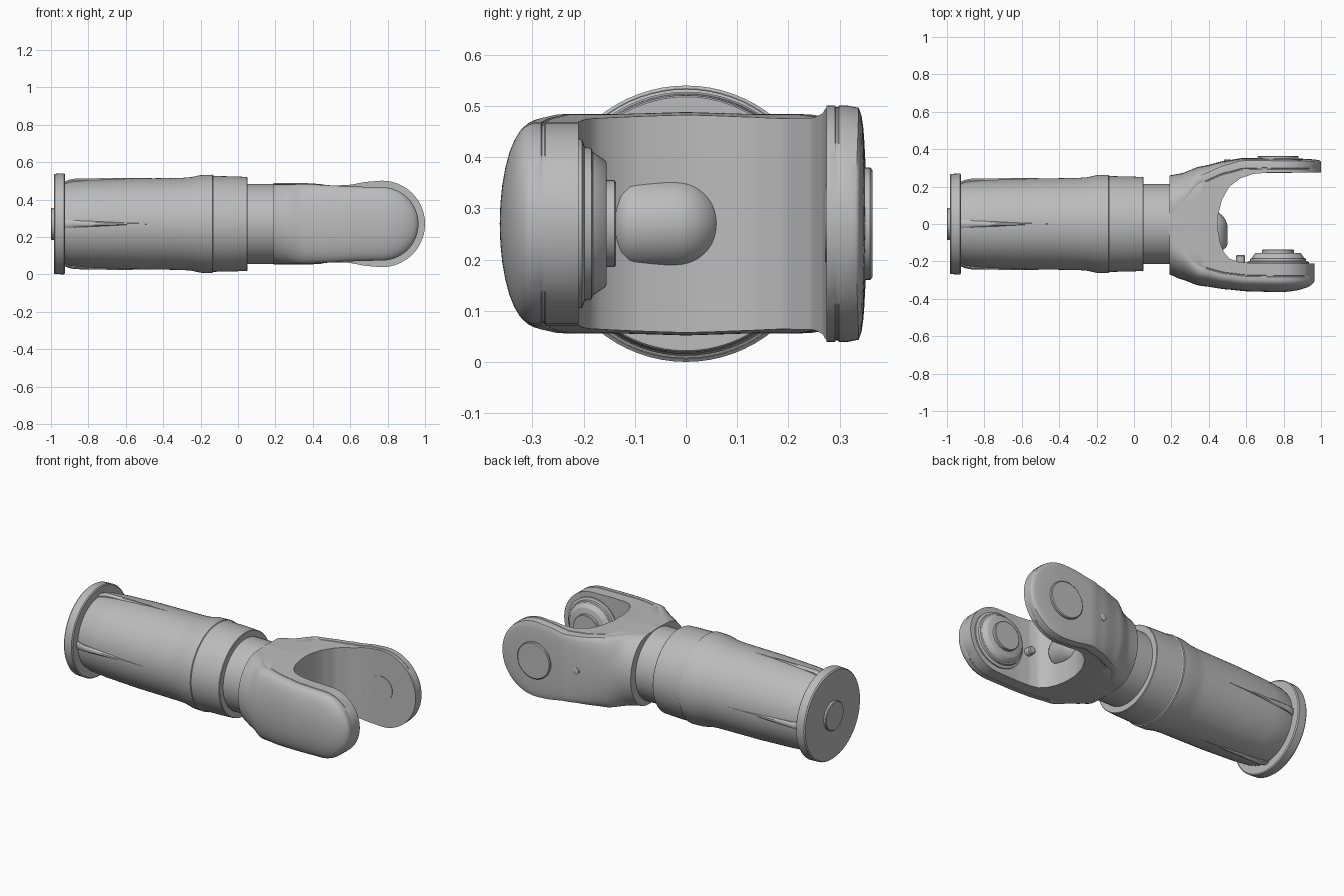
import bpy, bmesh
from math import sin, cos, pi, radians
from mathutils import Matrix, Vector

cube = bpy.data.objects.get("Cube")
if cube:
    bpy.data.objects.remove(cube, do_unlink=True)

grey = bpy.data.materials.new("machined grey")
grey.use_nodes = True
tone = (0.5, 0.5, 0.5, 1)
grey.diffuse_color = tone
grey.node_tree.nodes["Principled BSDF"].inputs["Base Color"].default_value = tone

MID = 0.27      # height of the main axis
PIVOT = 0.77    # x of the pivot axis


def shade(obj, angle):
    bpy.ops.object.select_all(action='DESELECT')
    bpy.context.view_layer.objects.active = obj
    obj.select_set(True)
    bpy.ops.object.shade_smooth_by_angle(angle=radians(angle))


def finish(name, bm, smooth=30):
    bmesh.ops.recalc_face_normals(bm, faces=bm.faces)
    mesh = bpy.data.meshes.new(name)
    bm.to_mesh(mesh)
    bm.free()
    obj = bpy.data.objects.new(name, mesh)
    bpy.context.collection.objects.link(obj)
    mesh.materials.append(grey)
    shade(obj, smooth)
    return obj


def loft(bm, rings):
    """Skin closed rings of points and cap both ends."""
    rows = [[bm.verts.new(p) for p in ring] for ring in rings]
    for a, b in zip(rows, rows[1:]):
        for i in range(len(a)):
            j = (i + 1) % len(a)
            bm.faces.new((a[i], a[j], b[j], b[i]))
    bm.faces.new(rows[0])
    bm.faces.new(rows[-1])


def lathe(name, profile, axis, centre, sides=72):
    """Turn (distance, radius) pairs about the x or y axis."""
    rings = []
    for d, r in profile:
        ring = []
        for i in range(sides):
            u, v = r * cos(2 * pi * i / sides), r * sin(2 * pi * i / sides)
            p = (d, u, v) if axis == 'x' else (u, d, v)
            ring.append(Vector(p) + Vector(centre))
        rings.append(ring)
    bm = bmesh.new()
    loft(bm, rings)
    return finish(name, bm)


def ease(x, table):
    """Smooth interpolation of rows (x, value, value, ...)."""
    for a, b in zip(table, table[1:]):
        if x <= b[0]:
            t = (x - a[0]) / (b[0] - a[0])
            t = t * t * (3 - 2 * t) * 0.5 + t * 0.5
            return [p + (q - p) * t for p, q in zip(a[1:], b[1:])]
    return table[-1][1:]


# Mounting flange and its centre boss
axis = (0, 0, MID)
lathe("end_flange", [(-.985, .262), (-.978, .268), (-.93, .27), (-.925, .264)], 'x', axis)
lathe("flange_boss", [(-1, .082), (-.996, .086), (-.95, .086)], 'x', axis, 48)

# Tapered sleeve with a seam groove, then the narrow neck
lathe("arm_sleeve", [(-.94, .215), (-.92, .217), (-.9, .225), (-.8, .234), (-.6, .242), (-.3, .246),
                     (-.25, .25), (-.2, .261), (-.137, .263), (-.134, .258), (-.13, .258),
                     (-.127, .256), (-.02, .254), (.047, .251), (.05, .248)], 'x', axis)
lathe("neck", [(0, .214), (.22, .214)], 'x', axis)

# Four tapered ribs around the sleeve
for k, side in enumerate(("back", "top", "front", "bottom")):
    bm = bmesh.new()
    rings = []
    for x, r, w in ((-.93, .225, .024), (-.9, .237, .022), (-.87, .242, .018),
                    (-.65, .246, .009), (-.45, .244, .002)):
        rings.append([(x, r - .04, -w), (x, r - .008, -w), (x, r, -w * .5),
                      (x, r, w * .5), (x, r - .008, w), (x, r - .04, w)])
    loft(bm, rings)
    bm.transform(Matrix.Translation(axis) @ Matrix.Rotation(-k * pi / 2, 4, 'X'))
    finish("sleeve_rib_" + side, bm, 40)

# Yoke sides: columns are x, rim offset, bulge beyond the rim, half height
front = [(.19, .09, .18, .214), (.25, .15, .145, .214), (.35, .25, .08, .214), (.5, .285, .065, .206),
         (.6, .297, .063, .2), (PIVOT, .3, .064, .196)]
back = [(.19, .09, .17, .214), (.25, .13, .14, .214), (.35, .24, .067, .214), (.5, .295, .045, .206),
        (.58, .315, .038, .207), (.7, .318, .034, .226), (PIVOT, .316, .035, .231)]


def yoke_half(name, table, sign, radius, power):
    """One side of the yoke, running out to a round-ended arm."""
    stations = [(.19 + (PIVOT - .19) * i / 28, 0) for i in range(29)]
    stations += [(PIVOT, pi / 2 * i / 20 * .993) for i in range(1, 21)]
    rings = []
    for x, turn in stations:
        edge, bulge, h = ease(x, table)
        end = cos(turn)
        h *= end
        crisp = min(1, max(0, (x - .25) / .3))
        exponent = 1 + (power - 1) * crisp
        # flat top from the middle to the rim, with a fine seam on the way
        seam = h - .003 * crisp * end
        upper = [(0, h * 1.02), (edge * .6, h), (edge - .025, h),
                 (edge - .023, seam), (edge - .019, seam), (edge - .017, h)]
        outer = []
        for i in range(17):
            a = pi / 2 - pi * i / 16
            swell = max(0, cos(a) * end) ** exponent
            outer.append((edge + bulge * swell, h * sin(a)))
        lower = [(y, -z) for y, z in reversed(upper)]
        rings.append([(x + radius * sin(turn), sign * y, z + MID)
                      for y, z in upper + outer + lower])
    bm = bmesh.new()
    loft(bm, rings)
    return finish(name, bm)


arms = [yoke_half("yoke_front_arm", front, -1, .195, 1),
        yoke_half("yoke_back_arm", back, 1, .23, .3)]

# Curved slot between the two arms
slot = [(1.1, .275), (.72, .275), (.64, .268), (.57, .245), (.51, .2), (.47, .13), (.45, .05),
        (.45, -.04), (.46, -.1), (.48, -.15), (.51, -.185), (.56, -.203), (.64, -.21), (1.1, -.21)]
bm = bmesh.new()
loft(bm, [[(x, y, z) for x, y in slot] for z in (-.2, .8)])
cutter = finish("slot_cutter", bm)
cutter.hide_render = True
for arm in arms:
    cut = arm.modifiers.new("slot", 'BOOLEAN')
    cut.operation = 'DIFFERENCE'
    cut.solver = 'EXACT'
    cut.object = cutter
    bpy.context.view_layer.objects.active = arm
    bpy.ops.object.modifier_apply(modifier=cut.name)
    shade(arm, 30)
bpy.data.objects.remove(cutter, do_unlink=True)

# Pivot parts on both arms
pivot = (PIVOT, 0, MID)
lathe("pivot_seat", [(-.23, .165), (-.203, .165), (-.198, .15), (-.185, .148), (-.182, .14),
                     (-.158, .124), (-.155, .118)], 'y', pivot)
lathe("pivot_pin", [(-.17, .085), (-.14, .085), (-.137, .081)], 'y', pivot, 48)
lathe("outer_boss", [(.33, .11), (.36, .11), (.364, .105)], 'y', pivot, 48)
lathe("inner_bearing_face", [(.272, .075), (.28, .075)], 'y', pivot, 48)
lathe("back_arm_screw", [(.3, .02), (.343, .02), (.345, .016)], 'y', (.5, 0, MID), 24)

# Rounded cable plug in the crotch and a small latch by the pivot
plug = [(-.14, .055), (-.136, .07), (-.126, .082), (-.11, .09)]
plug += [(-.02 + .09 * sin(a), .09 * cos(a)) for a in [pi / 2 * i / 12 * .99 for i in range(13)]]
lathe("cable_plug", plug, 'y', (.41, 0, MID), 48)
lathe("latch_pin", [(-.22, .024), (-.17, .024), (-.165, .018)], 'y', (.57, 0, MID), 24)
